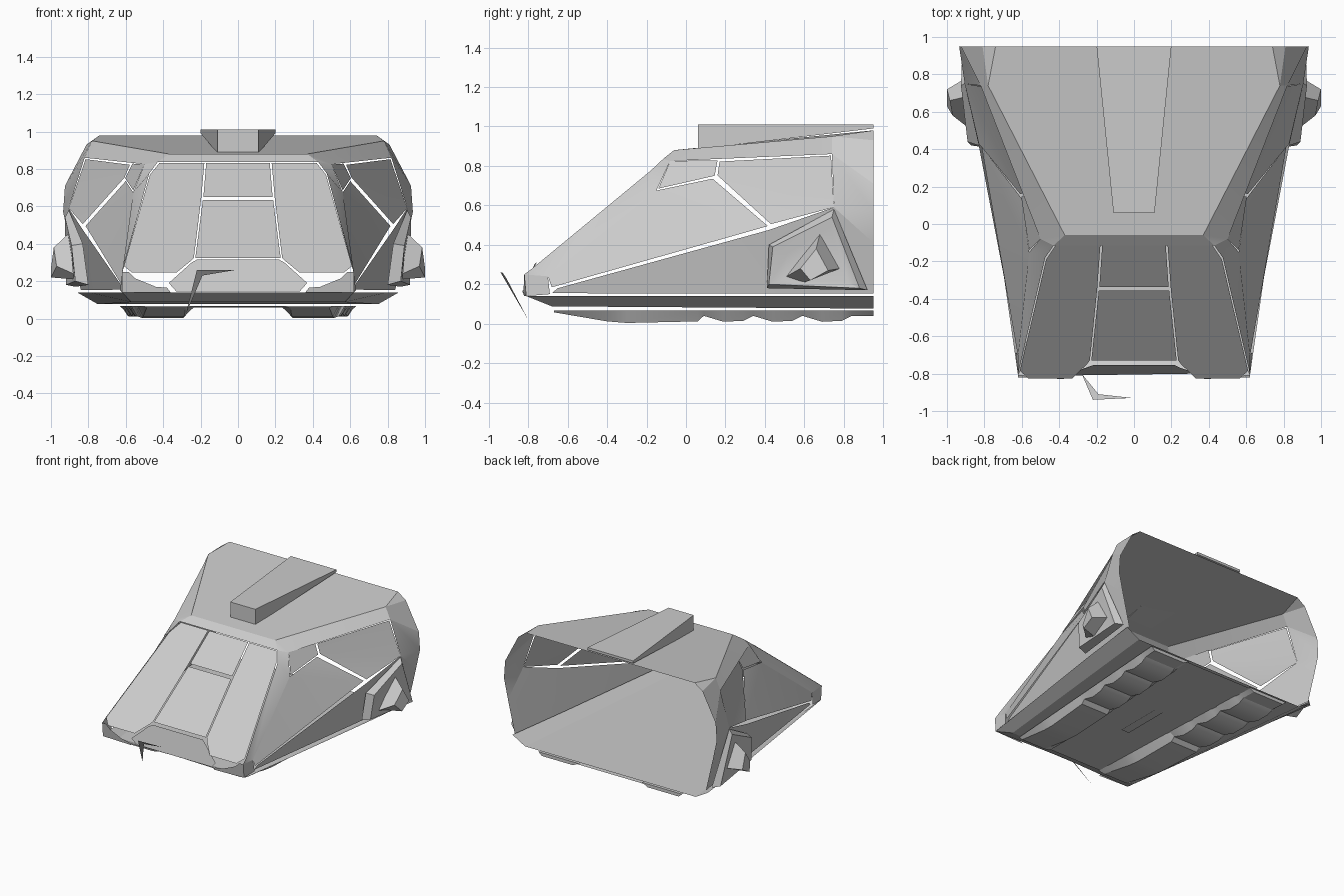
import bpy
import bmesh
from mathutils import Vector

default_cube = bpy.data.objects.get("Cube")
if default_cube:
    bpy.data.objects.remove(default_cube, do_unlink=True)

# One plain hull colour
hull_grey = bpy.data.materials.new("hull_grey")
hull_grey.use_nodes = True
hull_colour = (.6, .6, .6, 1)
hull_grey.diffuse_color = hull_colour
hull_grey.node_tree.nodes["Principled BSDF"].inputs["Base Color"].default_value = hull_colour

SHELL_CENTRE = Vector((0, .3, .45))


def finish(name, bm, mirrored, closed):
    """Turn a bmesh into a named object, mirrored across x when asked."""
    bmesh.ops.remove_doubles(bm, verts=bm.verts, dist=.0001)
    bm.normal_update()
    if closed:
        bmesh.ops.recalc_face_normals(bm, faces=bm.faces)
    else:
        for face in bm.faces:
            outward = face.calc_center_median() - SHELL_CENTRE
            if face.normal.dot(outward) < 0:
                face.normal_flip()
    mesh = bpy.data.meshes.new(name)
    bm.to_mesh(mesh)
    bm.free()
    mesh.materials.append(hull_grey)
    part = bpy.data.objects.new(name, mesh)
    bpy.context.collection.objects.link(part)
    if mirrored:
        mirror = part.modifiers.new("mirror_across_x", 'MIRROR')
        mirror.use_mirror_merge = False
    bpy.ops.object.select_all(action='DESELECT')
    part.select_set(True)
    bpy.context.view_layer.objects.active = part
    bpy.ops.object.shade_smooth_by_angle(angle=.45)


def panel(name, *faces, mirrored=True):
    """Thin hull plating made from one or more outlines."""
    bm = bmesh.new()
    for outline in faces:
        bm.faces.new([bm.verts.new(point) for point in outline])
    finish(name, bm, mirrored, closed=False)


def loft(name, rings, mirrored=True):
    """Closed solid skinned over a sequence of matching rings."""
    bm = bmesh.new()
    loops = [[bm.verts.new(point) for point in ring] for ring in rings]
    for first, second in zip(loops, loops[1:]):
        count = len(first)
        for i in range(count):
            j = (i + 1) % count
            bm.faces.new((first[i], first[j], second[j], second[i]))
    bm.faces.new(loops[0])
    bm.faces.new(loops[-1])
    finish(name, bm, mirrored, closed=True)


def flip(points):
    """Opposite-hand copy of an outline, in reverse order."""
    return [(-x, y, z) for x, y, z in reversed(points)]


def on_slope(*points):
    """Place (x, z) points on the sloping windscreen plane."""
    return [(x, -.07 - (.87 - z) * 1.21, z) for x, z in points]


# Roof: flat top, front lip and side bevels
roof_front = (.37, -.06, .88)
roof_side = (.78, .74, .95)
roof_back = (.74, .95, .98)
shoulder = (.81, .95, .93)
eave_front = (.5, -.08, .825)
eave_side = (.82, .74, .86)
eave_back = (.925, .95, .71)
lip_corner = (.43, -.115, .836)
roof_edge = [roof_front, roof_side, roof_back]
panel("roof_top", roof_edge + flip(roof_edge), mirrored=False)
panel("roof_lip", [roof_front, lip_corner] + flip([roof_front, lip_corner]), mirrored=False)
panel("roof_bevel",
      [roof_front, eave_front, eave_side, roof_side],
      [roof_side, eave_side, eave_back, shoulder],
      [roof_side, shoulder, roof_back],
      [roof_front, lip_corner, eave_front])

# Tapered spine on the roof
spine_front = [(.11, .06, .885), (.11, .06, 1.01)]
spine_back = [(.2, .95, .99), (.2, .95, 1.01)]
loft("roof_spine", [spine_front + flip(spine_front), spine_back + flip(spine_back)], mirrored=False)

# Windscreen plates, separated by open gaps
for name, top, bottom in (("windscreen_top", (.17, .832), (.185, .65)),
                          ("windscreen_middle", (.188, .635), (.228, .325))):
    half = on_slope(top, bottom)
    panel(name, half + flip(half), mirrored=False)
panel("windscreen_side", on_slope((.18, .832), (.42, .832), (.47, .77), (.61, .28),
                                  (.565, .245), (.33, .245), (.25, .31), (.236, .325), (.197, .64)))

# Corner frame between windscreen and flank
frame_bend = (.475, -.18, .775)
frame_foot = (.615, -.78, .28)
flank_top = (.56, -.15, .675)
flank_nose = (.62, -.7, .24)
nose_top = (.62, -.82, .25)
nose_low = (.62, -.81, .14)
panel("corner_frame",
      [lip_corner, eave_front, flank_top, frame_bend],
      [frame_bend, flank_top, flank_nose, frame_foot],
      [frame_foot, flank_nose, nose_top])

# Nose: end caps, corner cheeks and curved chin
nose_tip = (.38, -.83, .165)
panel("nose_cap", [flank_nose, nose_top, nose_low, (.63, -.69, .15)])
panel("nose_cheek", [nose_top, nose_low, (.36, -.82, .14), nose_tip,
                     (.44, -.825, .17), (.55, -.82, .215), (.585, -.82, .25)])
chin = [(.22, -.755, .315), (.25, -.77, .298), (.37, -.81, .19), (.33, -.8, .145)]
panel("nose_chin", chin + flip(chin), mirrored=False)

# Flank plates above the belt line
flank_rear = (.6, .135, .735)
flank_corner = (.815, .415, .495)
panel("front_flank",
      [flank_top, flank_rear, flank_corner],
      [flank_top, flank_corner, (.625, -.68, .185), flank_nose])
panel("flank_window", [(.56, -.14, .685), eave_front, (.565, .16, .828), (.603, .145, .75)])
belt_rear = (.905, .75, .59)
rear_corner = (.608, .16, .752)
panel("rear_flank",
      [rear_corner, (.578, .17, .822), (.815, .735, .852), belt_rear],
      [rear_corner, belt_rear, (.83, .43, .505)])
tail_high = (.935, .95, .57)
tail_low = (.9, .95, .41)
panel("tail_flank", [eave_side, eave_back, tail_high, belt_rear], [belt_rear, tail_high, tail_low])

# Lower side wall from nose to tail, leaning inward at the sill
belt_nose = (.625, -.65, .18)
belt_middle = (.83, .42, .475)
sill_middle = (.765, .42, .152)
panel("lower_wall",
      [belt_nose, belt_middle, sill_middle, (.62, -.68, .155)],
      [belt_middle, belt_rear, tail_low, (.84, .95, .152), sill_middle])

# Raised side bracket with a faceted spike
loft("side_bracket", [
    [(.8, .41, .18), (.83, .42, .4), (.905, .75, .58), (.87, .92, .17)],
    [(.87, .42, .2), (.89, .44, .39), (.925, .74, .54), (.92, .88, .18)],
    [(.87, .49, .22), (.89, .52, .36), (.915, .73, .48), (.905, .82, .21)]])
loft("side_spike", [
    [(.88, .51, .24), (.9, .68, .46), (.9, .78, .28), (.88, .6, .21)],
    [(.97, .58, .28), (.985, .66, .38), (1, .72, .27), (1, .63, .22)]])

# Base skirt, floor and belly
skirt_front, skirt_rear = (.57, -.68, .088), (.75, .95, .077)
panel("base_skirt",
      [nose_low, (.8, .45, .14), (.86, .95, .14), skirt_rear, skirt_front],
      [nose_low, skirt_front, (0, -.68, .088), (0, -.79, .14)])
panel("floor", [skirt_front, skirt_rear] + flip([skirt_front, skirt_rear]), mirrored=False)
belly = [(.5, -.66, .066), (.62, .95, .058)]
panel("belly_plate", belly + flip(belly), mirrored=False)
hatch = [(.035, -.1, .056), (.035, .8, .056)]
panel("belly_hatch", hatch + flip(hatch), mirrored=False)


# Stepped runners underneath
def runner_ring(y, depth):
    outer = .565 + y * .07
    inner = .25 + y * .03
    return [(inner, y, .066), (inner + .05, y, depth), (outer - .03, y, depth), (outer, y, .066)]


runner_profile = [(-.67, .058), (-.4, .012), (-.3, .004), (.06, .012)]
for step in range(4):
    start = .09 + step * .25
    runner_profile += [(start, .04), (start + .1, .01), (start + .2, .015)]
runner_profile[-2:] = [(.95, .04)]
loft("runner", [runner_ring(y, depth) for y, depth in runner_profile])

# Bent sliver antenna at the nose
antenna_elbow = (-.22, -.94, .26)
antenna_crook = (-.19, -.91, .23)
panel("antenna",
      [(-.28, -.8, .02), antenna_elbow, antenna_crook],
      [antenna_elbow, (-.01, -.93, .26), antenna_crook], mirrored=False)
